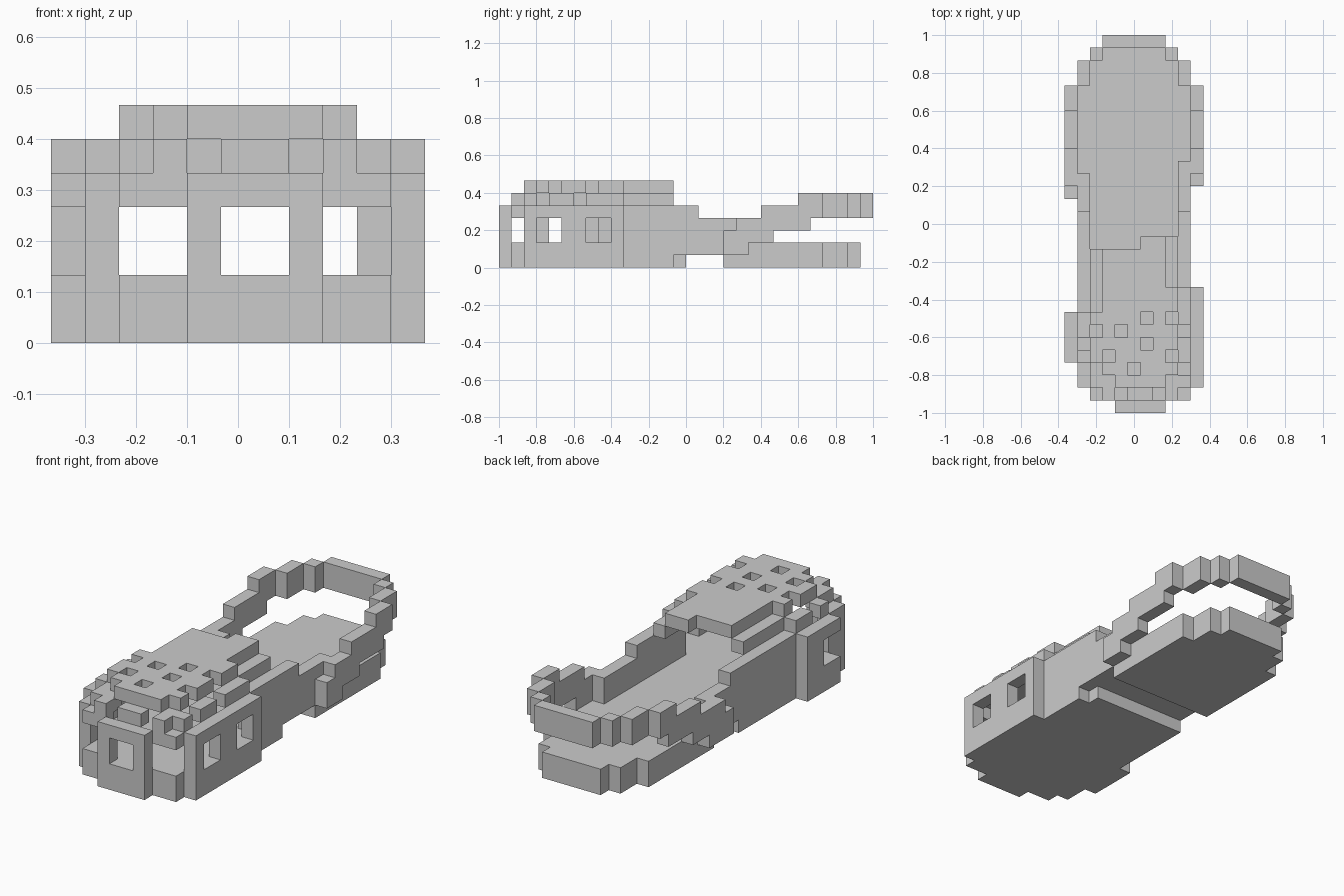
import bpy, bmesh
from mathutils import Vector

if "Cube" in bpy.data.objects:
    bpy.data.objects.remove(bpy.data.objects["Cube"])

U = 1 / 15                      # edge of one building block
ORIGIN = Vector((-5.5 * U, -1, 0))


def box(i, j, k):
    """Blocks in inclusive (low, high) index ranges along x, y, z."""
    return {(a, b, c) for a in range(i[0], i[1] + 1)
            for b in range(j[0], j[1] + 1) for c in range(k[0], k[1] + 1)}


def boxes(*items):
    return set().union(*(box(*b) for b in items))


# Sole: toe pad, arch and heel pad
sole = boxes(
    ((4, 7), (0, 0), (0, 1)), ((2, 9), (1, 1), (0, 1)), ((1, 10), (2, 3), (0, 1)),
    ((0, 10), (4, 6), (0, 1)), ((0, 10), (7, 7), (0, 1)), ((1, 10), (8, 9), (0, 1)),
    ((1, 9), (10, 13), (0, 1)), ((1, 8), (14, 14), (0, 0)), ((1, 9), (14, 17), (1, 1)),
    ((1, 9), (18, 25), (0, 1)), ((2, 8), (26, 27), (0, 1)), ((3, 7), (28, 28), (0, 1)))

# Side walls around the toe and instep, with vent windows cut out
walls = boxes(
    ((4, 7), (0, 0), (2, 4)), ((2, 3), (1, 1), (2, 4)), ((8, 9), (1, 1), (2, 4)),
    ((1, 1), (2, 3), (2, 4)), ((0, 0), (4, 7), (2, 4)), ((1, 1), (8, 15), (2, 4)),
    ((10, 10), (2, 9), (2, 4)), ((9, 9), (10, 15), (2, 4)),
    ((1, 1), (16, 18), (2, 3)), ((9, 9), (16, 19), (2, 3)))
walls -= boxes(
    ((5, 6), (0, 0), (2, 3)), ((2, 3), (1, 1), (2, 3)), ((8, 9), (1, 1), (2, 3)),
    ((0, 0), (4, 5), (2, 3)), ((10, 10), (3, 4), (2, 3)), ((10, 10), (7, 8), (2, 3)))

# Shoulder ring between the walls and the roof, with small notches
shoulder = boxes(
    ((3, 8), (1, 1), (5, 5)), ((2, 3), (2, 2), (5, 5)), ((2, 2), (3, 3), (5, 5)),
    ((1, 1), (4, 7), (5, 5)), ((2, 2), (8, 12), (5, 5)),
    ((8, 9), (2, 2), (5, 5)), ((9, 9), (3, 9), (5, 5)), ((8, 8), (10, 13), (5, 5)))
shoulder -= {(4, 1, 5), (7, 1, 5), (1, 5, 5), (9, 3, 5), (9, 6, 5)}

# Roof with tongue and air holes
roof = boxes(
    ((4, 7), (2, 2), (6, 6)), ((3, 8), (3, 3), (6, 6)), ((2, 8), (4, 7), (6, 6)),
    ((3, 8), (8, 9), (6, 6)), ((3, 7), (10, 12), (6, 6)), ((6, 7), (13, 13), (6, 6)))
roof -= {(i, j, 6) for i, j in ((6, 7), (8, 7), (2, 6), (4, 6), (6, 5),
                                (3, 4), (8, 4), (5, 3))}

# Heel strap: stepped arms on both sides, then a curved back
strap = box((3, 7), (29, 29), (4, 5))
for x, start in ((0, 17), (10, 18)):
    s = 1 if x == 0 else -1
    strap |= boxes(
        ((x, x), (start, start), (1, 2)), ((x, x), (start + 1, 19), (1, 3)),
        ((x, x), (20, 20), (2, 3)), ((x, x), (21, 21), (2, 4)),
        ((x, x), (22, 23), (3, 4)), ((x, x), (24, 24), (3, 5)),
        ((x, x), (25, 25), (4, 5)), ((x + s, x + s), (26, 27), (4, 5)),
        ((x + 2 * s, x + 2 * s), (28, 28), (4, 5)))

parts = {"sole": sole, "side_walls": walls, "shoulder_ring": shoulder,
         "vented_roof": roof, "heel_strap": strap}
solid = set().union(*parts.values())


def build(name, cells):
    """Skin the exposed block faces and merge the flat areas."""
    bm = bmesh.new()
    verts = {}
    for cell in sorted(cells):
        for ax in range(3):
            for side in (0, 1):
                near = list(cell)
                near[ax] += 2 * side - 1
                if tuple(near) in solid:
                    continue
                u, v = (ax + 1) % 3, (ax + 2) % 3
                ring = []
                for du, dv in ((0, 0), (1, 0), (1, 1), (0, 1)):
                    p = list(cell)
                    p[ax] += side
                    p[u] += du
                    p[v] += dv
                    p = tuple(p)
                    if p not in verts:
                        verts[p] = bm.verts.new(ORIGIN + Vector(p) * U)
                    ring.append(verts[p])
                bm.faces.new(ring if side else ring[::-1])
    bmesh.ops.dissolve_limit(bm, angle_limit=0.01, verts=bm.verts[:],
                             edges=bm.edges[:], delimit={'NORMAL'})
    mesh = bpy.data.meshes.new(name)
    bm.to_mesh(mesh)
    bm.free()
    bpy.context.collection.objects.link(bpy.data.objects.new(name, mesh))


for part_name, part_cells in parts.items():
    build(part_name, part_cells)
